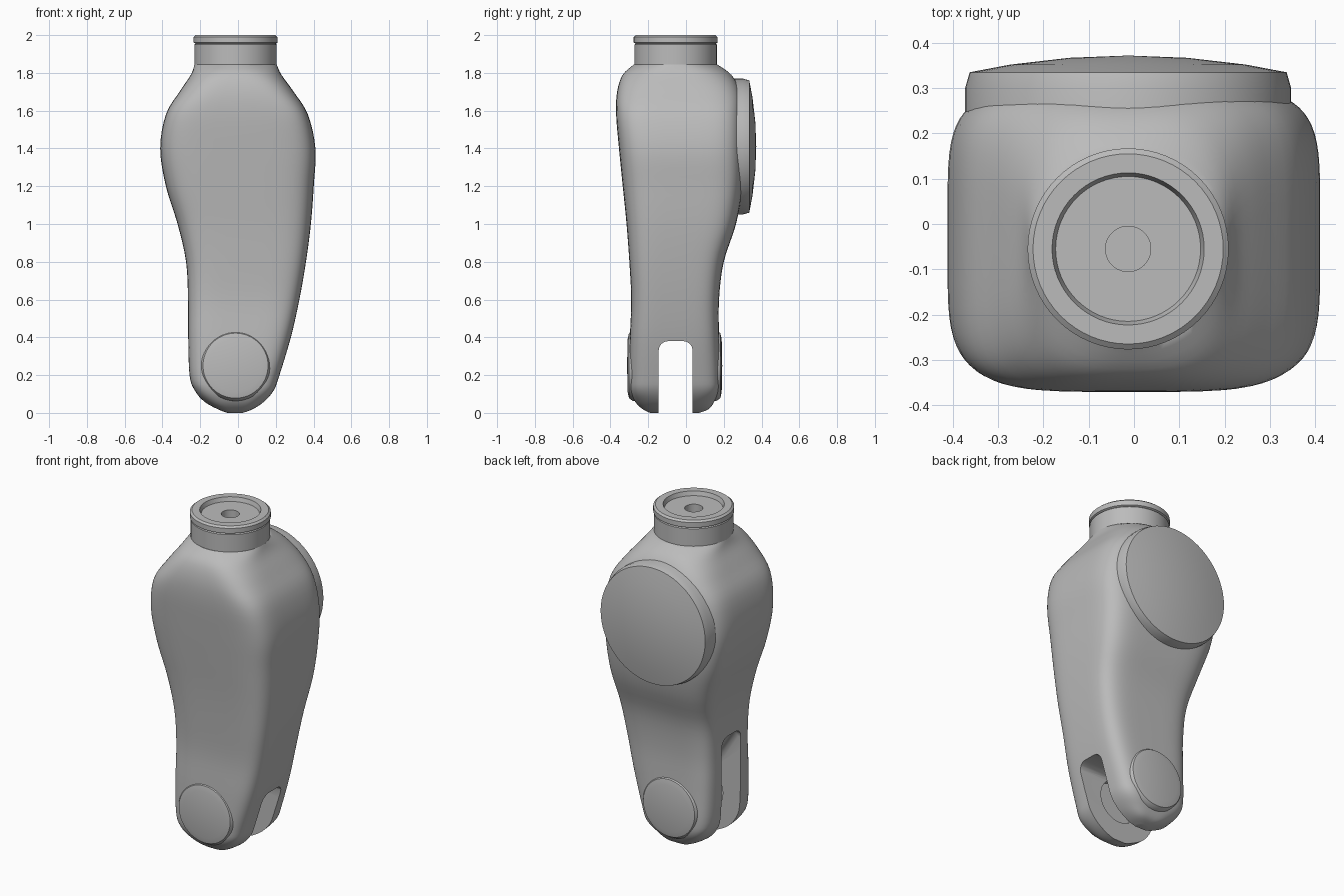
import bpy, bmesh, math
from mathutils import Matrix, Vector

default_cube = bpy.data.objects.get("Cube")
if default_cube:
    bpy.data.objects.remove(default_cube, do_unlink=True)

# Single light grey plastic
grey = bpy.data.materials.new("light_grey_plastic")
grey.use_nodes = True
colour = (0.5, 0.5, 0.5, 1)
grey.diffuse_color = colour
for node in grey.node_tree.nodes:
    if node.type == "BSDF_PRINCIPLED":
        node.inputs["Base Color"].default_value = colour
        node.inputs["Roughness"].default_value = 0.5


def finish(name, bm):
    """Turn a bmesh into a linked object with outward normals."""
    bmesh.ops.recalc_face_normals(bm, faces=bm.faces)
    mesh = bpy.data.meshes.new(name)
    bm.to_mesh(mesh)
    bm.free()
    mesh.materials.append(grey)
    obj = bpy.data.objects.new(name, mesh)
    bpy.context.collection.objects.link(obj)
    return obj


def activate(obj):
    bpy.ops.object.select_all(action="DESELECT")
    obj.select_set(True)
    bpy.context.view_layer.objects.active = obj


def smooth(obj, degrees=32):
    activate(obj)
    bpy.ops.object.shade_smooth_by_angle(angle=math.radians(degrees))


def lathe(name, profile, centre, tilt=0, segments=64):
    """Revolve (radius, height) points; tilt turns the axis about x."""
    bm = bmesh.new()
    points = [bm.verts.new((radius, 0, height)) for radius, height in profile]
    edges = [bm.edges.new(pair) for pair in zip(points, points[1:])]
    bmesh.ops.spin(bm, geom=points + edges, cent=(0, 0, 0), axis=(0, 0, 1),
                   angle=math.tau, steps=segments)
    bmesh.ops.remove_doubles(bm, verts=bm.verts, dist=0.0005)
    turn = Matrix.Translation(centre) @ Matrix.Rotation(math.radians(tilt), 4, "X")
    bmesh.ops.transform(bm, matrix=turn, verts=bm.verts)
    return finish(name, bm)


def spline(rows, steps):
    """Catmull-Rom rows through the given sections."""
    rows = [Vector(row) for row in rows]
    padded = [rows[0]] + rows + [rows[-1]]
    result = []
    for a, b, c, d in zip(padded, padded[1:], padded[2:], padded[3:]):
        for step in range(steps):
            t = step / steps
            result.append(b + (c - a) * (t / 2)
                          + (a * 2 - b * 5 + c * 4 - d) * (t * t / 2)
                          + (b * 3 - a - c * 3 + d) * (t ** 3 / 2))
    return result + [rows[-1]]


def loft(name, sections, count=72):
    """Skin superellipse rings: z, right, left, front, back, squareness."""
    bm = bmesh.new()
    rings = []
    for z, x0, x1, y0, y1, power in sections:
        ring = []
        for i in range(count):
            angle = math.tau * (i + 0.5) / count
            c, s = math.cos(angle), math.sin(angle)
            u = math.copysign(abs(c) ** (2 / power), c)
            v = math.copysign(abs(s) ** (2 / power), s)
            ring.append(bm.verts.new(((x0 + x1 + u * (x1 - x0)) / 2,
                                      (y0 + y1 + v * (y1 - y0)) / 2, z)))
        rings.append(ring)
    for low, high in zip(rings, rings[1:]):
        for i in range(count):
            j = (i + 1) % count
            bm.faces.new((low[i], low[j], high[j], high[i]))
    bm.faces.new(rings[0])
    bm.faces.new(rings[-1])
    return finish(name, bm)


def cut(target, cutter):
    modifier = target.modifiers.new("cut", "BOOLEAN")
    modifier.object = cutter
    modifier.operation = "DIFFERENCE"
    modifier.solver = "EXACT"
    activate(target)
    bpy.ops.object.modifier_apply(modifier=modifier.name)
    bpy.data.objects.remove(cutter, do_unlink=True)


# Main housing: rounded fork end, waist, bulge and shoulder
sections = [
    (0, -.06, .03, -.19, .07, 3),
    (.02, -.11, .08, -.23, .12, 4),
    (.06, -.18, .14, -.27, .15, 4),
    (.12, -.23, .19, -.295, .175, 5),
    (.2, -.257, .22, -.3, .18, 5),
    (.4, -.264, .28, -.297, .175, 5),
    (.6, -.265, .325, -.29, .175, 5),
    (.8, -.275, .36, -.3, .2, 5),
    (1, -.32, .386, -.315, .265, 5),
    (1.2, -.382, .401, -.335, .3, 5),
    (1.4, -.412, .41, -.355, .305, 5),
    (1.58, -.382, .37, -.37, .3, 5),
    (1.7, -.31, .295, -.365, .29, 4),
    (1.79, -.25, .23, -.335, .24, 3),
    (1.845, -.23, .205, -.275, .165, 2),
]
housing = loft("housing", spline(sections, 4))

# Fork slot with a ceiling that rises toward the right side
outline = [(-.6, -.2), (.6, -.2), (.6, .38), (.05, .38), (-.1, .48), (-.22, .67), (-.6, .72)]
bm = bmesh.new()
face = bm.faces.new([bm.verts.new((x, -.145, z)) for x, z in outline])
extruded = bmesh.ops.extrude_face_region(bm, geom=[face])
bmesh.ops.translate(bm, vec=(0, .18, 0),
                    verts=[g for g in extruded["geom"] if isinstance(g, bmesh.types.BMVert)])
ceiling = [e for e in bm.edges if all(v.co.z > 0 for v in e.verts)
           and abs(e.verts[0].co.x - e.verts[1].co.x) > .01]
bmesh.ops.bevel(bm, geom=ceiling, offset=.05, segments=4, profile=.5, affect="EDGES")
cut(housing, finish("slot_cutter", bm))

# Bearing recess in the inner fork walls
recess = [(0, -.2), (.13, -.2), (.13, .08), (0, .08)]
cut(housing, lathe("bearing_cutter", recess, (-.015, 0, .25), tilt=-90))
smooth(housing)

# Neck collar with a stepped top and a centre socket
collar = [(0, 1.8), (.218, 1.8), (.218, 1.95), (.212, 1.955), (.222, 1.96), (.222, 1.99),
          (.21, 2), (.168, 2), (.16, 1.975), (.05, 1.975), (.05, 1.92), (0, 1.92)]
smooth(lathe("neck_collar", collar, (-.013, -.055, 0)))

# Large domed cover on the back
cover = [(0, .15), (.36, .15), (.36, .3), (.35, .335), (.26, .352), (.13, .367), (0, .372)]
smooth(lathe("back_cover", cover, (-.013, 0, 1.41), tilt=-90))

# Round caps over the joint pin, one on each fork
for name, face_depth, tilt in (("front_joint_cap", .312, 90), ("back_joint_cap", .192, -90)):
    cap = [(0, face_depth - .06), (.188, face_depth - .06), (.186, face_depth - .03),
           (.172, face_depth - .01), (.14, face_depth - .003), (0, face_depth)]
    smooth(lathe(name, cap, (-.013, 0, .25), tilt=tilt))
